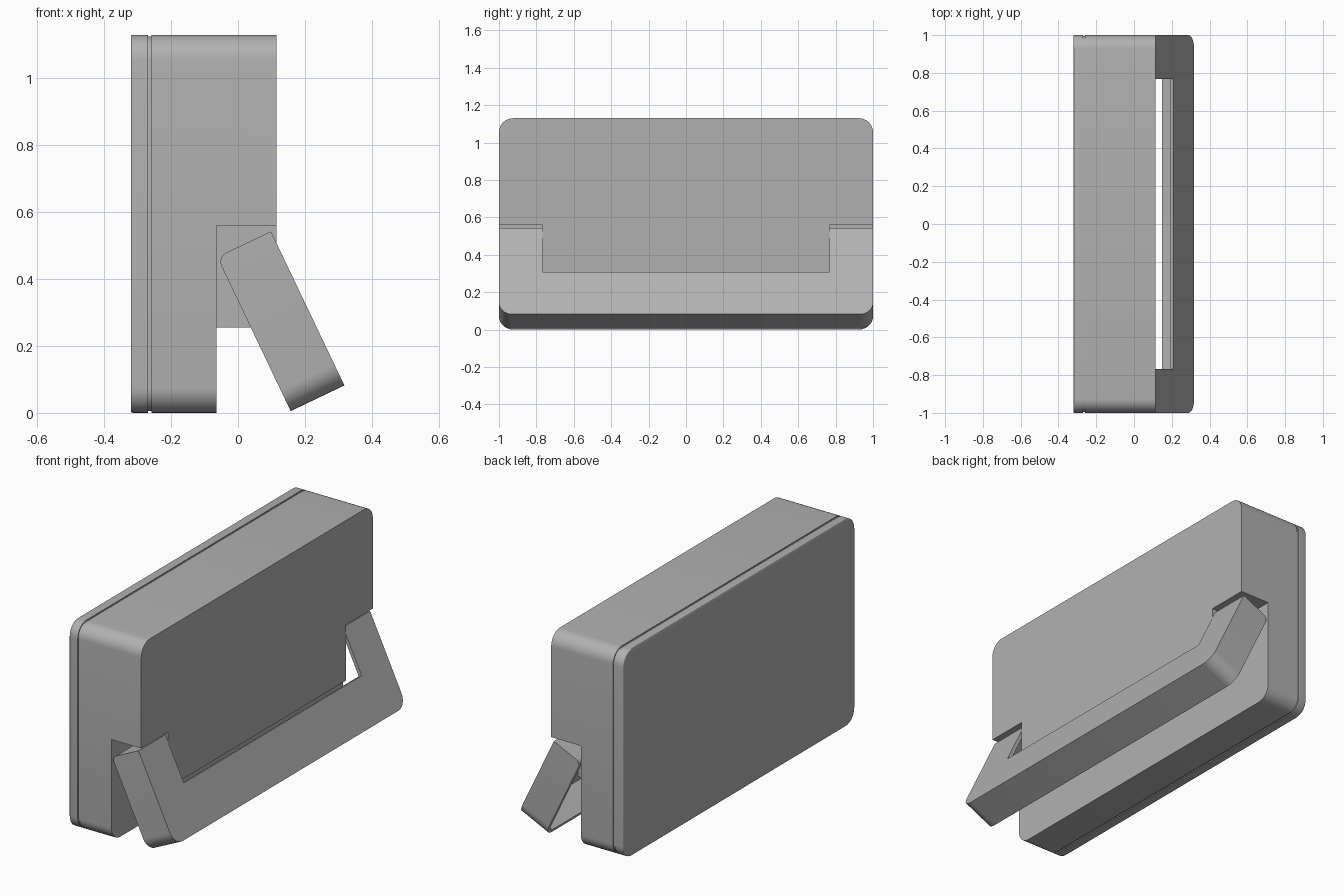
import bpy, bmesh
from math import sin, cos, pi, radians

if "Cube" in bpy.data.objects:
    bpy.data.objects.remove(bpy.data.objects["Cube"])


def rounded(y, z0, z1, r_bottom, r_top, n=8):
    """Outline in the YZ plane, symmetric in y, rounded where radius > 0."""
    pts = []
    corners = [(-1, z0, r_bottom, pi), (1, z0, r_bottom, 1.5 * pi),
               (1, z1, r_top, 0), (-1, z1, r_top, 0.5 * pi)]
    for side, z, r, a0 in corners:
        if r == 0:
            pts.append((side * y, z))
            continue
        cy, cz = side * (y - r), z + (r if z == z0 else -r)
        for i in range(n + 1):
            a = a0 + i * pi / 2 / n
            pts.append((cy + r * cos(a), cz + r * sin(a)))
    return pts


def prism(name, outline, x0, x1, bevel=0, segments=3, pick=None):
    """Extrude a YZ outline along x; optionally bevel the edges chosen by pick."""
    bm = bmesh.new()
    a = [bm.verts.new((x0, y, z)) for y, z in outline]
    b = [bm.verts.new((x1, y, z)) for y, z in outline]
    bm.faces.new(a[::-1])
    bm.faces.new(b)
    n = len(a)
    for i in range(n):
        j = (i + 1) % n
        bm.faces.new((a[i], a[j], b[j], b[i]))
    bmesh.ops.recalc_face_normals(bm, faces=bm.faces)
    if bevel:
        edges = [e for e in bm.edges if all(pick(v.co) for v in e.verts)]
        bmesh.ops.bevel(bm, geom=edges, offset=bevel, segments=segments,
                        profile=0.5, affect='EDGES')
    me = bpy.data.meshes.new(name)
    bm.to_mesh(me)
    bm.free()
    ob = bpy.data.objects.new(name, me)
    bpy.context.collection.objects.link(ob)
    return ob


def activate(ob):
    bpy.ops.object.select_all(action='DESELECT')
    ob.select_set(True)
    bpy.context.view_layer.objects.active = ob


def cut(ob, cutter):
    mod = ob.modifiers.new("cut", 'BOOLEAN')
    mod.operation = 'DIFFERENCE'
    mod.solver = 'EXACT'
    mod.object = cutter
    activate(ob)
    bpy.ops.object.modifier_apply(modifier=mod.name)
    bpy.data.objects.remove(cutter)


H = 1.13

# Front cover plate with softened front rim
front_plate = prism("front_plate", rounded(1, 0, H, 0.075, 0.075), -0.32, -0.269,
                    0.006, 3, lambda c: c.x < -0.31)

# Recessed seam between plate and case
seam = prism("seam_core", rounded(0.995, 0.005, H - 0.005, 0.07, 0.07), -0.27, -0.258)

# Main case with a U-shaped recess for the stand
case = prism("case", rounded(1, 0, H, 0.075, 0.075), -0.259, 0.115)
recess = [(-1.2, -0.2), (1.2, -0.2), (1.2, 0.56), (0.768, 0.56),
          (0.768, 0.255), (-0.768, 0.255), (-0.768, 0.56), (-1.2, 0.56)]
cut(case, prism("recess_cutter", recess, -0.065, 0.3))

# Tilted stand: hollow tray, open at the back, notched around the case
D, L, T = 0.178, 0.51, 0.02
stand = prism("stand", rounded(1, 0, L, 0.07, 0), -D, 0,
              0.03, 6, lambda c: c.x < -D + 0.001 and c.z > L - 0.001)
cut(stand, prism("cavity_cutter", rounded(1 - T, T, L - T, 0.05, 0), -D - 0.1, -T))
cut(stand, prism("notch_cutter", rounded(0.768, 0.25, L + 0.1, 0, 0), -D - 0.2, 0.1))
stand.rotation_euler = (0, radians(-25.5), 0)
stand.location = (0.318, 0, 0.082)

# Dark grey finish on every part
grey = bpy.data.materials.new("dark_grey")
grey.diffuse_color = (0.44, 0.44, 0.44, 1)
grey.use_nodes = True
grey.node_tree.nodes["Principled BSDF"].inputs["Base Color"].default_value = grey.diffuse_color
for ob in (front_plate, seam, case, stand):
    ob.data.materials.clear()
    ob.data.materials.append(grey)
    activate(ob)
    bpy.ops.object.shade_smooth_by_angle(angle=radians(30))
